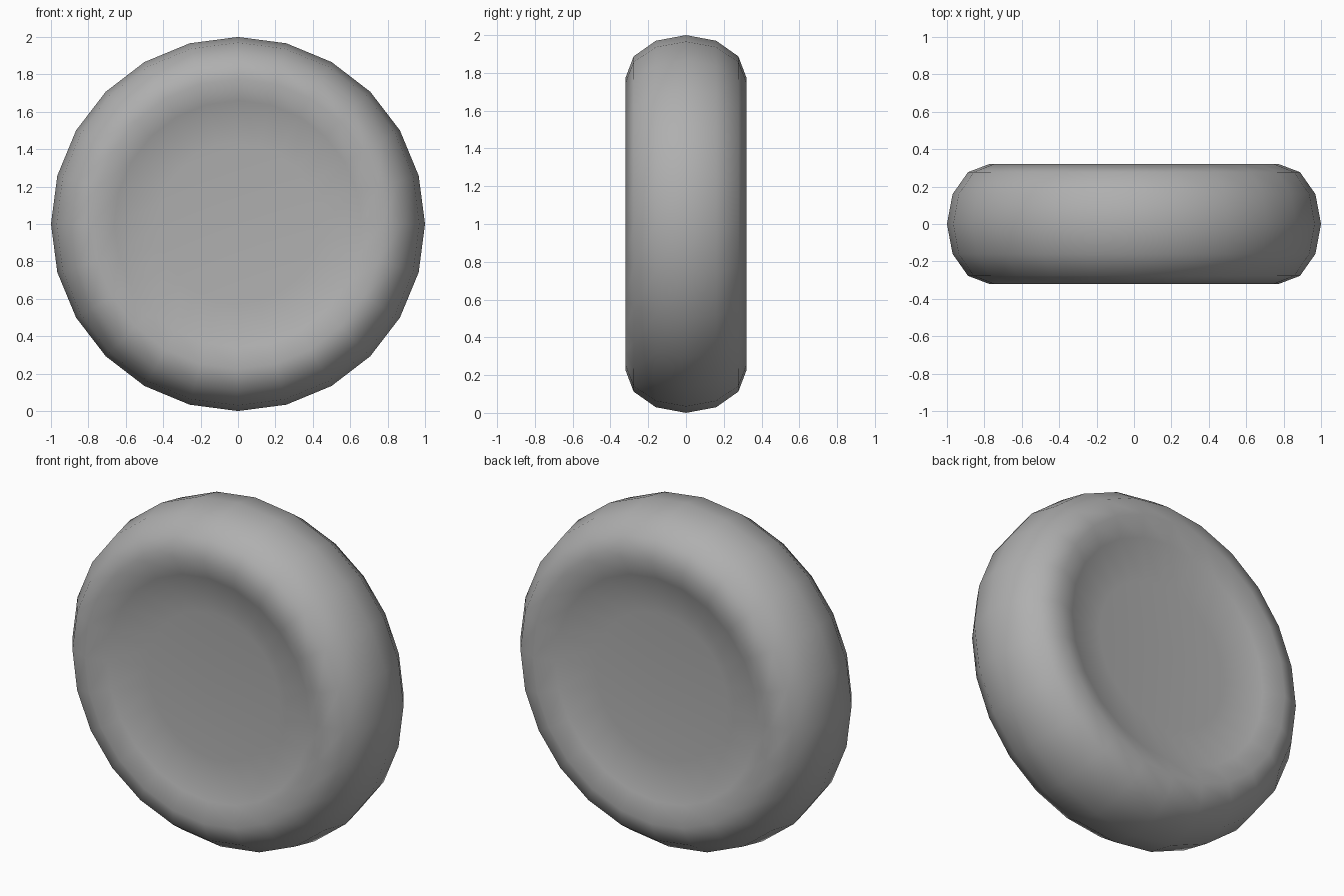
import bpy, bmesh
from math import cos, sin, tau, pi

if "Cube" in bpy.data.objects:
    bpy.data.objects.remove(bpy.data.objects["Cube"])

SEGMENTS = 24
HUB = 0.29
# Half profile (radius, half width) from the shallow trough out to the tread
half = [(0.43, 0.225), (0.66, 0.277), (0.775, 0.32)]
half += [(0.775 + 0.225 * cos(pi * a / 6), 0.32 * sin(pi * a / 6)) for a in (2, 1)]
profile = [(r, -y) for r, y in half] + [(1.0, 0.0)] + [(r, y) for r, y in reversed(half)]

# Revolve the profile around the y axis
bm = bmesh.new()
rings = [[bm.verts.new((r * cos(tau * i / SEGMENTS), y, 1 + r * sin(tau * i / SEGMENTS)))
          for i in range(SEGMENTS)] for r, y in profile]
for a, b in zip(rings, rings[1:]):
    for i in range(SEGMENTS):
        j = (i + 1) % SEGMENTS
        bm.faces.new((a[i], a[j], b[j], b[i]))

# Close each side with a slightly raised hub
for ring, y in ((rings[0], -HUB), (rings[-1], HUB)):
    centre = bm.verts.new((0, y, 1))
    for i in range(SEGMENTS):
        bm.faces.new((ring[i], ring[(i + 1) % SEGMENTS], centre))
bmesh.ops.recalc_face_normals(bm, faces=bm.faces[:])
for f in bm.faces:
    f.smooth = True

mesh = bpy.data.meshes.new("wheel")
bm.to_mesh(mesh)
bm.free()
wheel = bpy.data.objects.new("wheel", mesh)
bpy.context.collection.objects.link(wheel)

# Dark grey surface
mat = bpy.data.materials.new("dark_grey")
mat.diffuse_color = (0.43, 0.43, 0.43, 1)
mat.use_nodes = True
mat.node_tree.nodes["Principled BSDF"].inputs["Base Color"].default_value = mat.diffuse_color
mesh.materials.append(mat)
